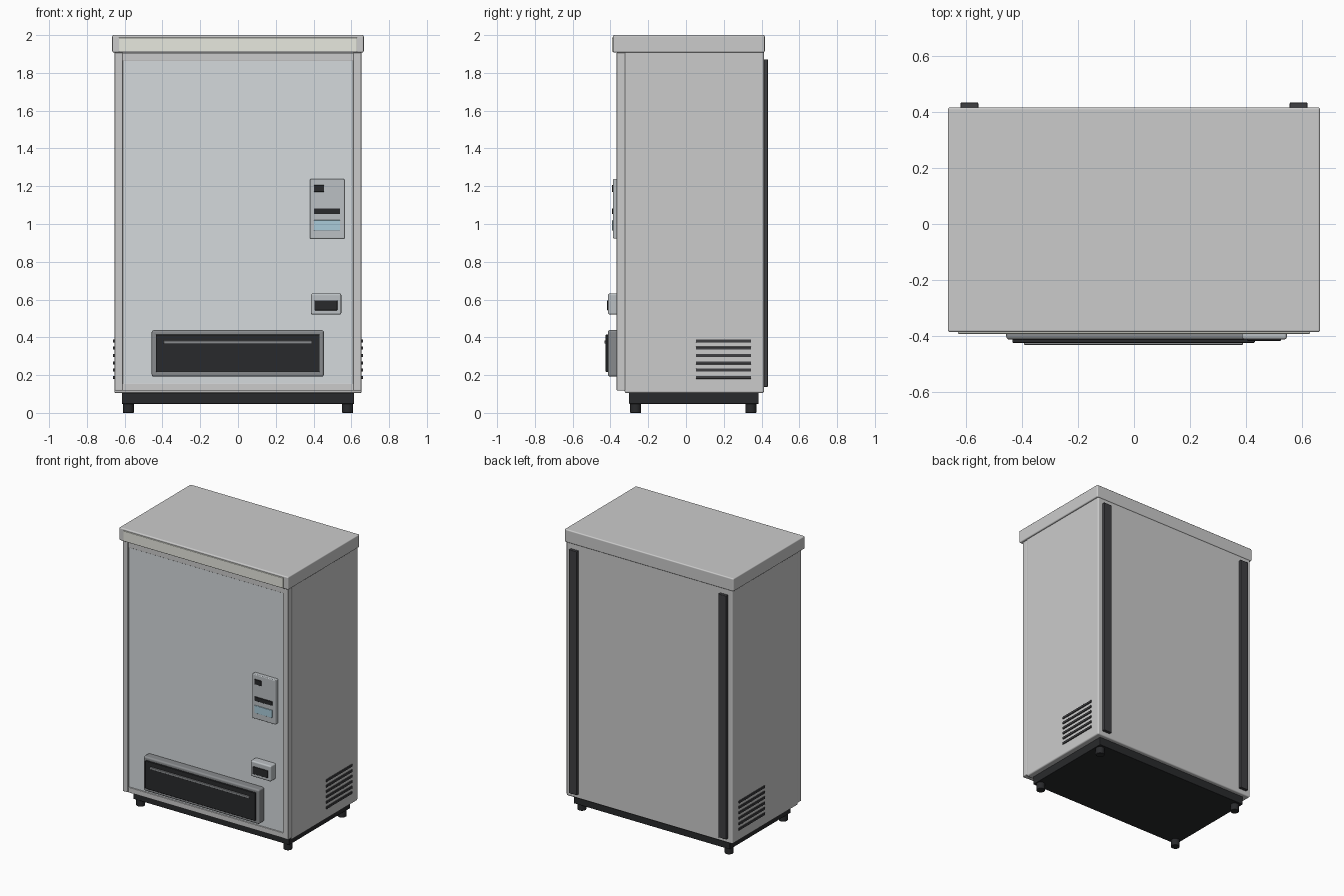
import bpy

if "Cube" in bpy.data.objects:
    bpy.data.objects.remove(bpy.data.objects["Cube"])


def material(name, r, g, b):
    m = bpy.data.materials.new(name)
    m.diffuse_color = (r, g, b, 1)
    m.use_nodes = True
    m.node_tree.nodes["Principled BSDF"].inputs["Base Color"].default_value = m.diffuse_color
    return m


DARK = material("dark_plastic", 0.022, 0.023, 0.025)
STRIP = material("charcoal", 0.05, 0.05, 0.055)
MID = material("mid_grey", 0.25, 0.26, 0.27)
PANEL = material("panel_grey", 0.50, 0.53, 0.55)
DOOR = material("door_grey", 0.66, 0.70, 0.72)
CREAM = material("sign_cream", 0.80, 0.81, 0.74)
BLUE = material("pale_blue", 0.40, 0.60, 0.70)


def finish(ob, name, mat, bevel, segments=3):
    ob.name = name
    if mat:
        ob.data.materials.append(mat)
    if bevel:
        b = ob.modifiers.new("bevel", 'BEVEL')
        b.width = bevel
        b.segments = segments
        b.limit_method = 'ANGLE'
        b.harden_normals = True
        bpy.ops.object.shade_smooth_by_angle(angle=0.7)
    return ob


def box(name, x, y, z, mat=None, bevel=0.0):
    """Box from (min, max) ranges on each axis."""
    bpy.ops.mesh.primitive_cube_add(
        size=1, location=[(a + b) / 2 for a, b in (x, y, z)])
    ob = bpy.context.object
    ob.scale = [b - a for a, b in (x, y, z)]
    bpy.ops.object.transform_apply(location=False, rotation=False, scale=True)
    return finish(ob, name, mat, bevel)


# Cabinet, top cap and plinth
box("cabinet_body", (-0.655, 0.655), (-0.325, 0.413), (0.105, 1.915), None, 0.01)
box("top_cap", (-0.666, 0.666), (-0.387, 0.417), (1.908, 2.0), None, 0.008)
box("header_sign", (-0.63, 0.63), (-0.393, -0.37), (1.913, 1.987), CREAM, 0.003)
box("plinth", (-0.615, 0.615), (-0.302, 0.385), (0.048, 0.11), DARK, 0.003)

# Front door and its surround
box("front_door", (-0.615, 0.615), (-0.356, -0.32), (0.12, 1.905), DOOR)
box("top_rail", (-0.612, 0.612), (-0.363, -0.32), (1.862, 1.906), None, 0.003)
box("bottom_rail", (-0.612, 0.612), (-0.363, -0.32), (0.118, 0.156), None, 0.003)

# Mirrored parts: posts, back strips, vents, feet
for side, s in (("left", -1), ("right", 1)):
    def mx(a, b):
        return tuple(sorted((s * a, s * b)))

    box(side + "_front_post", mx(0.61, 0.653), (-0.367, -0.32), (0.118, 1.908), None, 0.005)
    box(side + "_back_strip", mx(0.557, 0.62), (0.405, 0.434), (0.138, 1.872), STRIP, 0.003)
    for i in range(6):
        z = 0.188 + i * 0.0386
        box(f"{side}_vent_slat_{i + 1}", mx(0.645, 0.662), (0.053, 0.345),
            (z - 0.008, z + 0.008), STRIP, 0.002)
    for end, y in (("front", -0.267), ("back", 0.343)):
        bpy.ops.mesh.primitive_cylinder_add(
            vertices=24, radius=0.029, depth=0.055, location=(s * 0.58, y, 0.0275))
        finish(bpy.context.object, f"{side}_{end}_foot", DARK, 0.003, 2)

# Payment panel
box("payment_panel", (0.38, 0.565), (-0.386, -0.35), (0.922, 1.238), PANEL, 0.006)
box("payment_display", (0.402, 0.456), (-0.392, -0.38), (1.17, 1.206), DARK, 0.002)
box("note_slot", (0.402, 0.541), (-0.392, -0.38), (1.053, 1.082), DARK, 0.002)
box("card_reader", (0.402, 0.541), (-0.391, -0.38), (0.966, 1.02), BLUE, 0.002)

# Change return
box("change_return", (0.386, 0.547), (-0.413, -0.35), (0.52, 0.632), PANEL, 0.01)
box("change_return_flap", (0.405, 0.526), (-0.418, -0.40), (0.543, 0.596), DARK, 0.003)

# Delivery hatch
box("hatch_frame", (-0.457, 0.455), (-0.414, -0.35), (0.192, 0.438), MID, 0.012)
box("hatch_flap", (-0.435, 0.432), (-0.425, -0.40), (0.216, 0.415), DARK, 0.004)
box("hatch_handle", (-0.394, 0.39), (-0.432, -0.415), (0.367, 0.383), MID, 0.003)
